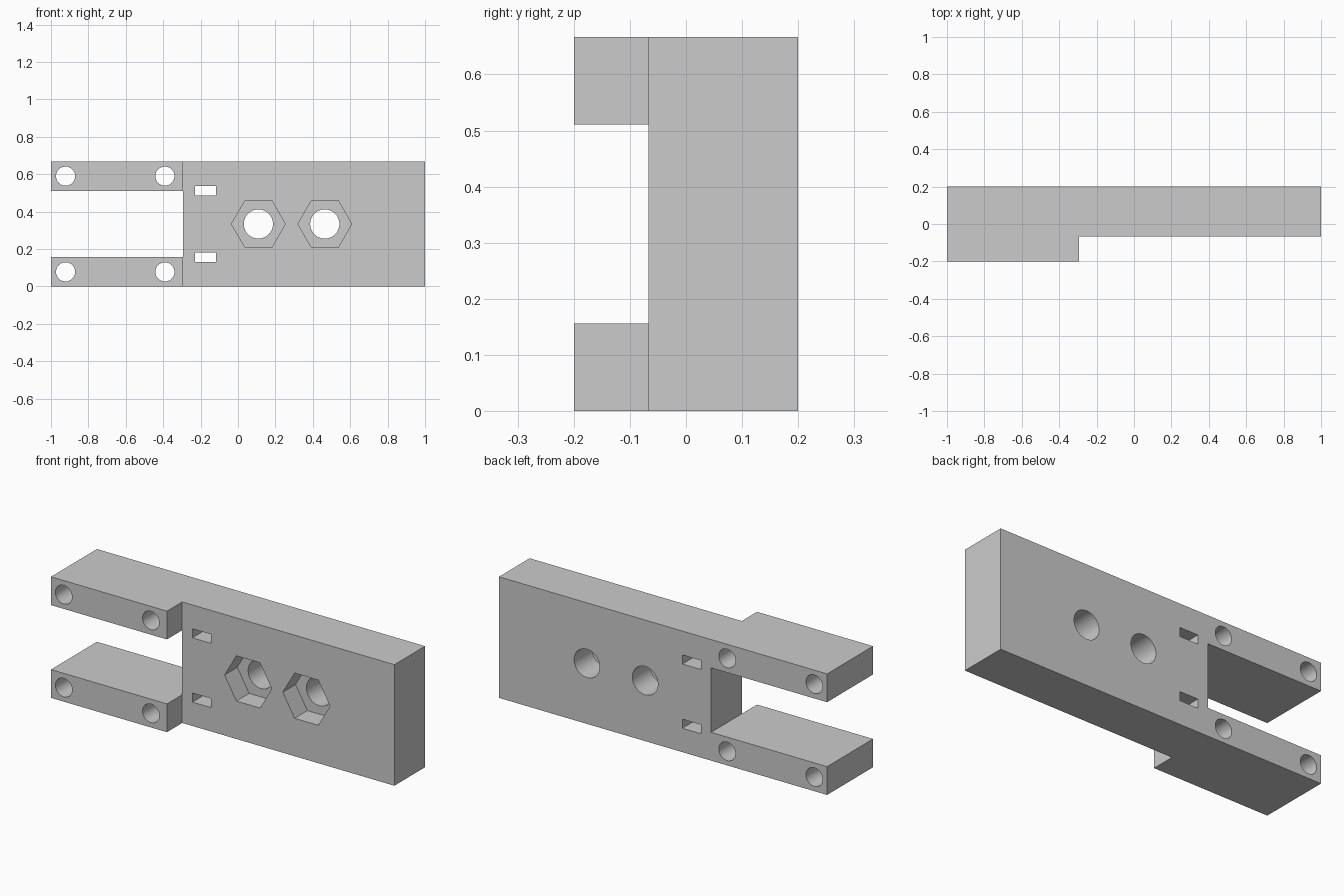
import bpy, bmesh
from math import pi

if "Cube" in bpy.data.objects:
    bpy.data.objects.remove(bpy.data.objects["Cube"])

H = 0.667          # overall height
MID = H / 2
STEP_X = -0.293    # where the fork arms meet the plate
FRONT_Y = -0.067   # front face of the plate


def prism(name, points, z0, z1):
    """Extrude an xy outline from z0 to z1."""
    bm = bmesh.new()
    face = bm.faces.new([bm.verts.new((x, y, z0)) for x, y in points])
    ext = bmesh.ops.extrude_face_region(bm, geom=[face])
    top = [v for v in ext["geom"] if isinstance(v, bmesh.types.BMVert)]
    bmesh.ops.translate(bm, verts=top, vec=(0, 0, z1 - z0))
    bmesh.ops.recalc_face_normals(bm, faces=bm.faces)
    mesh = bpy.data.meshes.new(name)
    bm.to_mesh(mesh)
    bm.free()
    ob = bpy.data.objects.new(name, mesh)
    bpy.context.collection.objects.link(ob)
    return ob


def box(name, x0, x1, y0, y1, z0, z1):
    return prism(name, [(x0, y0), (x1, y0), (x1, y1), (x0, y1)], z0, z1)


def bore(name, x, z, radius, y0=-0.5, y1=0.5, sides=64):
    """Round or hexagonal cutter along y, one corner on the x axis."""
    bpy.ops.mesh.primitive_cylinder_add(
        vertices=sides, radius=radius, depth=y1 - y0,
        location=(x, (y0 + y1) / 2, z), rotation=(pi / 2, 0, 0))
    ob = bpy.context.object
    ob.name = name
    if sides == 6:
        ob.rotation_euler = (pi / 2, pi / 6, 0)
    return ob


def cut(target, cutter):
    mod = target.modifiers.new(cutter.name, 'BOOLEAN')
    mod.operation = 'DIFFERENCE'
    mod.solver = 'EXACT'
    mod.object = cutter
    bpy.context.view_layer.objects.active = target
    bpy.ops.object.modifier_apply(modifier=mod.name)
    bpy.data.objects.remove(cutter)


# Plate with the thicker fork end
bracket = prism("fork_bracket", [
    (-1, -0.2), (STEP_X, -0.2), (STEP_X, FRONT_Y),
    (1, FRONT_Y), (1, 0.2), (-1, 0.2)], 0, H)

# Gap between the two fork arms
cut(bracket, box("fork_gap", -1.5, STEP_X, -0.5, 0.5, 0.156, H - 0.156))

for side in (-1, 1):
    # Screw holes in each arm
    for x in (-0.922, -0.391):
        cut(bracket, bore("screw_hole", x, MID + side * 0.256, 0.051))
    # Narrow tie slots
    z = MID + side * 0.177
    cut(bracket, box("tie_slot", -0.231, -0.118, -0.5, 0.5, z - 0.025, z + 0.025))

# Bolt holes with hexagonal nut pockets on the front
for x in (0.109, 0.464):
    cut(bracket, bore("bolt_hole", x, MID, 0.078))
    cut(bracket, bore("nut_pocket", x, MID, 0.144, -0.3, FRONT_Y + 0.111, 6))

bpy.ops.object.select_all(action='DESELECT')
bracket.select_set(True)
bpy.context.view_layer.objects.active = bracket
bpy.ops.object.shade_smooth_by_angle(angle=pi / 6)
